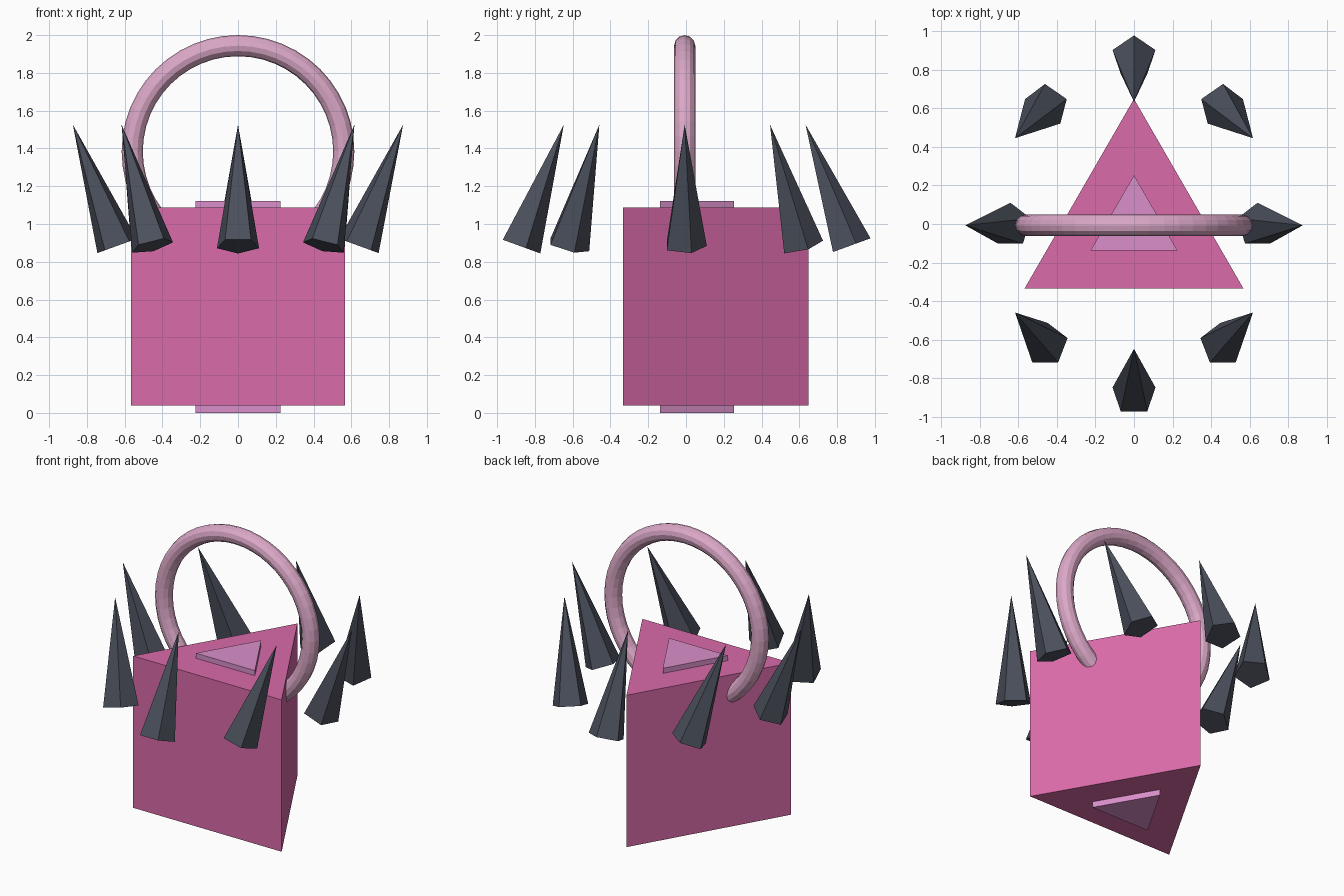
import bpy
from math import pi, sin, cos

default = bpy.data.objects.get("Cube")
if default:
    bpy.data.objects.remove(default, do_unlink=True)

CENTRE_Y = -0.007


def material(name, rgb):
    mat = bpy.data.materials.new(name)
    mat.use_nodes = True
    colour = (*rgb, 1)
    mat.diffuse_color = colour
    mat.node_tree.nodes["Principled BSDF"].inputs["Base Color"].default_value = colour
    return mat


def finish(name, mat):
    obj = bpy.context.object
    obj.name = name
    obj.data.materials.append(mat)
    return obj


def triangular_prism(name, radius, bottom, top, mat):
    bpy.ops.mesh.primitive_cylinder_add(
        vertices=3, radius=radius, depth=top - bottom,
        location=(0, CENTRE_Y, (top + bottom) / 2))
    return finish(name, mat)


pink = material("deep pink", (0.70, 0.145, 0.40))
orchid = material("orchid", (0.70, 0.275, 0.59))
pale_pink = material("pale pink", (0.71, 0.39, 0.57))
slate = material("dark slate", (0.07, 0.08, 0.107))

# Body, with a slim core showing at the top and bottom
triangular_prism("body", 0.655, 0.04, 1.087, pink)
triangular_prism("core", 0.26, 0, 1.122, orchid)

# Ring handle sunk into the body
bpy.ops.mesh.primitive_torus_add(
    major_radius=0.56, minor_radius=0.056, major_segments=48, minor_segments=12,
    location=(0, CENTRE_Y, 1.384), rotation=(pi / 2, 0, 0))
finish("ring_handle", pale_pink)

# Circle of eight floating spikes, each tilted according to its angle
TILT = 0.35
for i in range(8):
    a = i * pi / 4
    bpy.ops.mesh.primitive_cone_add(
        vertices=5, radius1=0.117, radius2=0, depth=0.683,
        location=(0.757 * cos(a), CENTRE_Y + 0.757 * sin(a), 1.205),
        rotation=(TILT * sin(a), TILT * cos(a), 0))
    finish(f"spike_{i + 1}", slate)
